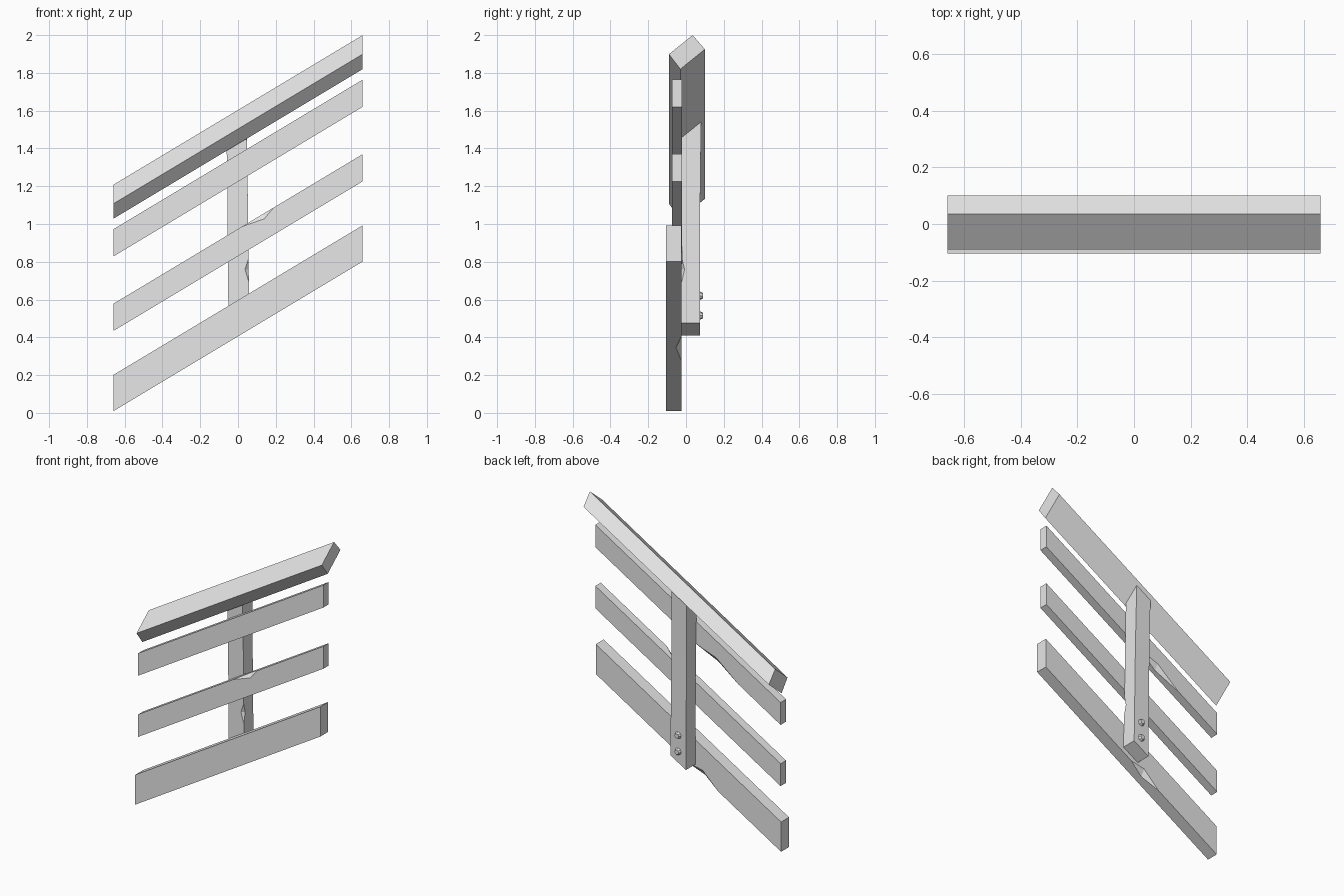
import bpy
import bmesh
from mathutils import Vector

SLOPE = 0.6     # rise of the rails along x
HALF = 0.66     # half length of the rails

cube = bpy.data.objects.get("Cube")
if cube:
    bpy.data.objects.remove(cube, do_unlink=True)

grey = bpy.data.materials.new("plain_grey")
grey.use_nodes = True
grey.diffuse_color = (0.8, 0.8, 0.8, 1)
grey.node_tree.nodes["Principled BSDF"].inputs["Base Color"].default_value = (0.8, 0.8, 0.8, 1)


def finish(name, bm):
    bmesh.ops.recalc_face_normals(bm, faces=bm.faces)
    mesh = bpy.data.meshes.new(name)
    bm.to_mesh(mesh)
    bm.free()
    mesh.materials.append(grey)
    obj = bpy.data.objects.new(name, mesh)
    bpy.context.collection.objects.link(obj)
    return obj


def loft(name, rings):
    """Skin a row of matching cross-sections and cap both ends."""
    bm = bmesh.new()
    rows = [[bm.verts.new(p) for p in ring] for ring in rings]
    n = len(rows[0])
    for a, b in zip(rows, rows[1:]):
        for i in range(n):
            j = (i + 1) % n
            bm.faces.new((a[i], a[j], b[j], b[i]))
    bm.faces.new(rows[0])
    bm.faces.new(rows[-1])
    return finish(name, bm)


def rail(name, profile):
    """Sloped beam with plumb ends; profile is (y, z) at x = 0."""
    return loft(name, [[(x, y, z + SLOPE * x) for y, z in profile] for x in (-HALF, HALF)])


def board(name, y0, y1, z0, z1):
    return rail(name, [(y0, z0), (y1, z0), (y1, z1), (y0, z1)])


def chip(obj, start, apex, end, dy, dz, dx=0):
    """Cut a diamond-shaped nick out of an edge."""
    mid = Vector(apex)
    side, up = Vector((dx, dy, 0)), Vector((0 if dz else dx, 0 if dz else -dy, dz))
    if not dz:
        side, up = Vector((dx, 0, 0)), Vector((0, dy, 0))
    bm = bmesh.new()
    ring = [bm.verts.new(mid + v) for v in (side, up, -side, -up)]
    for tip in (start, end):
        t = bm.verts.new(tip)
        for i in range(4):
            bm.faces.new((t, ring[i], ring[(i + 1) % 4]))
    cutter = finish("chip_cutter", bm)
    cutter.hide_render = True
    mod = obj.modifiers.new("chip", "BOOLEAN")
    mod.operation = "DIFFERENCE"
    mod.solver = "EXACT"
    mod.object = cutter
    graph = bpy.context.evaluated_depsgraph_get()
    cut = bpy.data.meshes.new_from_object(obj.evaluated_get(graph))
    obj.modifiers.clear()
    obj.data = cut
    bpy.data.objects.remove(cutter, do_unlink=True)


def rail_chip(obj, y, z, x0, xm, x1, dy, dz):
    pts = [(x, y, z + SLOPE * x) for x in (x0, xm, x1)]
    chip(obj, *pts, dy, dz)


# Boards across the front of the post
bottom = board("bottom_board", -0.105, -0.025, 0.405, 0.597)
middle = board("middle_board", -0.075, -0.02, 0.83, 0.974)
upper = board("upper_board", -0.075, -0.02, 1.224, 1.368)

# Tilted handrail
rail("handrail", [(-0.09, 1.503), (0.035, 1.604), (0.10, 1.529), (-0.03, 1.424)])

# Worn nicks on the board edges
rail_chip(bottom, -0.025, 0.405, -0.21, -0.1, 0.0, 0.028, 0.04)
rail_chip(upper, -0.02, 1.224, -0.36, -0.2, -0.06, 0.025, 0.035)
rail_chip(middle, -0.075, 0.974, 0.02, 0.14, 0.19, 0.025, 0.03)


# Slightly crooked post, mitred to the slope below and to the handrail above
def section(x0, x1, y0, y1, height):
    return [(x, y, height(x, y)) for x, y in ((x0, y0), (x1, y0), (x1, y1), (x0, y1))]


post = loft("post", [
    section(-0.05, 0.06, -0.025, 0.073, lambda x, y: 0.44 + SLOPE * x),
    section(-0.056, 0.052, -0.02, 0.075, lambda x, y: 1.13),
    section(-0.06, 0.046, -0.02, 0.08, lambda x, y: 1.424 + SLOPE * x + 0.81 * (y + 0.03)),
])
chip(post, (0.058, -0.023, 0.69), (0.057, -0.023, 0.76), (0.056, -0.022, 0.82), 0.016, 0, 0.02)

# Bolt heads on the back of the post
for i, z in enumerate((0.515, 0.62)):
    bm = bmesh.new()
    bmesh.ops.create_cone(bm, cap_ends=True, segments=8, radius1=0.024, radius2=0.015, depth=0.018)
    bolt = finish("bolt_%d" % (i + 1), bm)
    bolt.rotation_euler.x = -1.5708
    bolt.location = (0.005, 0.08, z)
